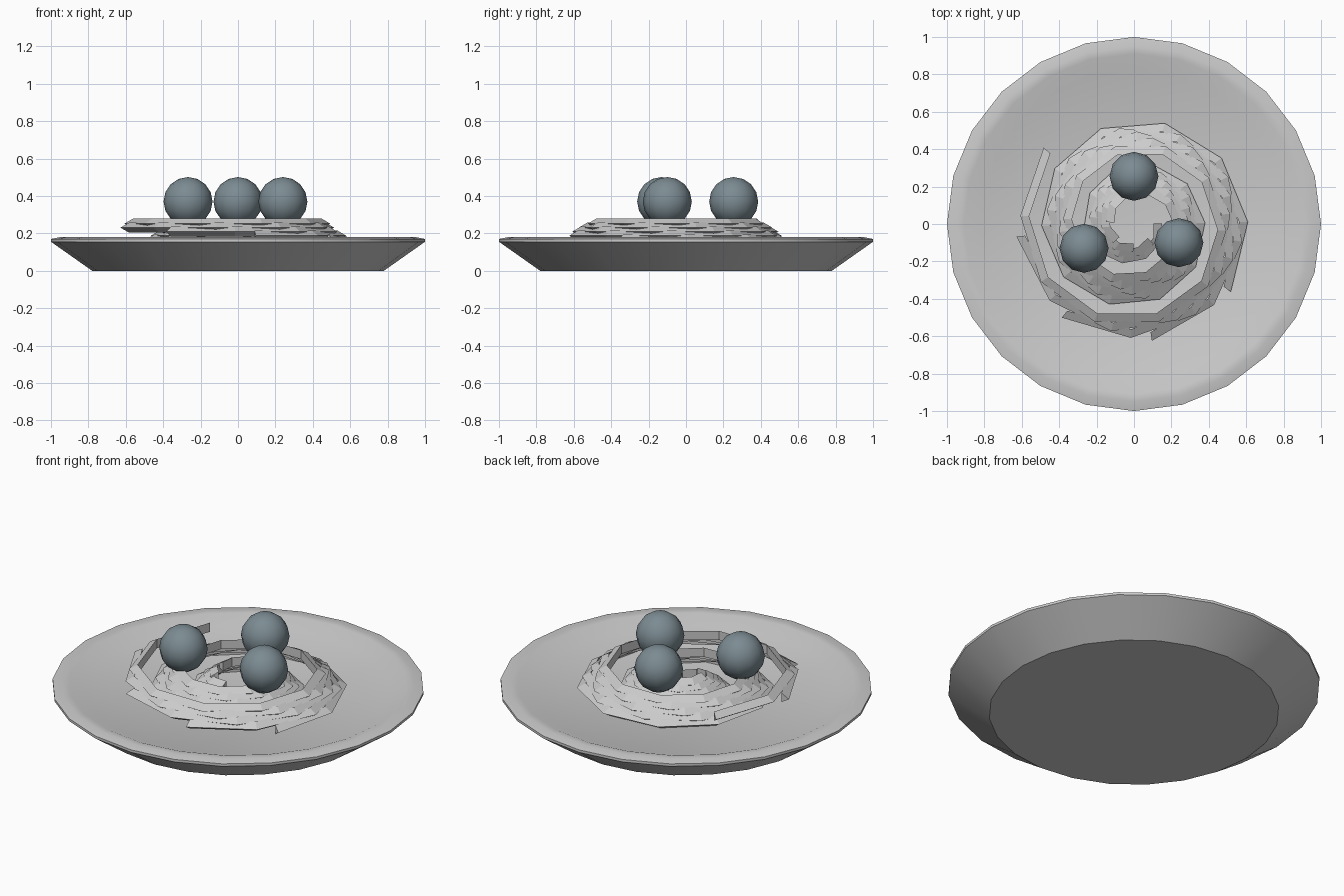
import bpy, bmesh
from math import radians, cos, sin, pi

if "Cube" in bpy.data.objects:
    bpy.data.objects.remove(bpy.data.objects["Cube"])


def add_object(name, bm):
    bmesh.ops.recalc_face_normals(bm, faces=bm.faces)
    mesh = bpy.data.meshes.new(name)
    bm.to_mesh(mesh)
    bm.free()
    obj = bpy.data.objects.new(name, mesh)
    bpy.context.collection.objects.link(obj)
    return obj


def lathe(name, profile, sides):
    """Revolve an (r, z) profile around z; r = 0 points become poles."""
    bm = bmesh.new()
    rings = []
    for r, z in profile:
        if r == 0:
            rings.append([bm.verts.new((0, 0, z))] * sides)
        else:
            rings.append([bm.verts.new((r * cos(2 * pi * i / sides),
                                        r * sin(2 * pi * i / sides), z))
                          for i in range(sides)])
    for a, b in zip(rings, rings[1:]):
        for i in range(sides):
            j = (i + 1) % sides
            bm.faces.new(dict.fromkeys((a[i], a[j], b[j], b[i])))
    obj = add_object(name, bm)
    bpy.ops.object.select_all(action='DESELECT')
    obj.select_set(True)
    bpy.context.view_layer.objects.active = obj
    bpy.ops.object.shade_smooth_by_angle(angle=radians(32))
    return obj


def strand(name, start, z, steps=22, size=0.031):
    """Flat inward spiral with a triangular section pointing outward."""
    bm = bmesh.new()
    rings = []
    for i in range(steps):
        a = radians(start + 36 * i)
        r = 0.601 - 0.0229 * i
        ring = []
        for t in (0, 2 * pi / 3, -2 * pi / 3):
            q = r + size * cos(t)
            ring.append(bm.verts.new((q * cos(a), q * sin(a), z + size * sin(t))))
        rings.append(ring)
    for a, b in zip(rings, rings[1:]):
        for i in range(3):
            j = (i + 1) % 3
            bm.faces.new((a[i], a[j], b[j], b[i]))
    bm.faces.new(rings[0])
    bm.faces.new(rings[-1])
    return add_object(name, bm)


# Shallow plate with a raised lip
lathe("plate", [(0, 0), (0.78, 0), (1, 0.155), (1, 0.17),
                (0.95, 0.18), (0.91, 0.179), (0.82, 0.144), (0, 0.135)], 24)

# Nest of stacked noodle strands, each layer turned against the one below
for k in range(5):
    strand(f"noodle_strand_{k + 1}", 325 - 46.3 * k, 0.166 + 0.0215 * k)

# Three balls resting on the nest
ball_mat = bpy.data.materials.new("ball_blue_grey")
ball_mat.diffuse_color = (0.2, 0.26, 0.29, 1)
ball_mat.use_nodes = True
ball_mat.node_tree.nodes["Principled BSDF"].inputs["Base Color"].default_value = ball_mat.diffuse_color
for k, (x, y) in enumerate([(0, 0.255), (-0.267, -0.13), (0.24, -0.1)]):
    bpy.ops.mesh.primitive_uv_sphere_add(segments=12, ring_count=8, radius=0.131,
                                         location=(x, y, 0.37))
    ball = bpy.context.object
    ball.name = f"ball_{k + 1}"
    ball.data.materials.append(ball_mat)
    bpy.ops.object.shade_smooth()
